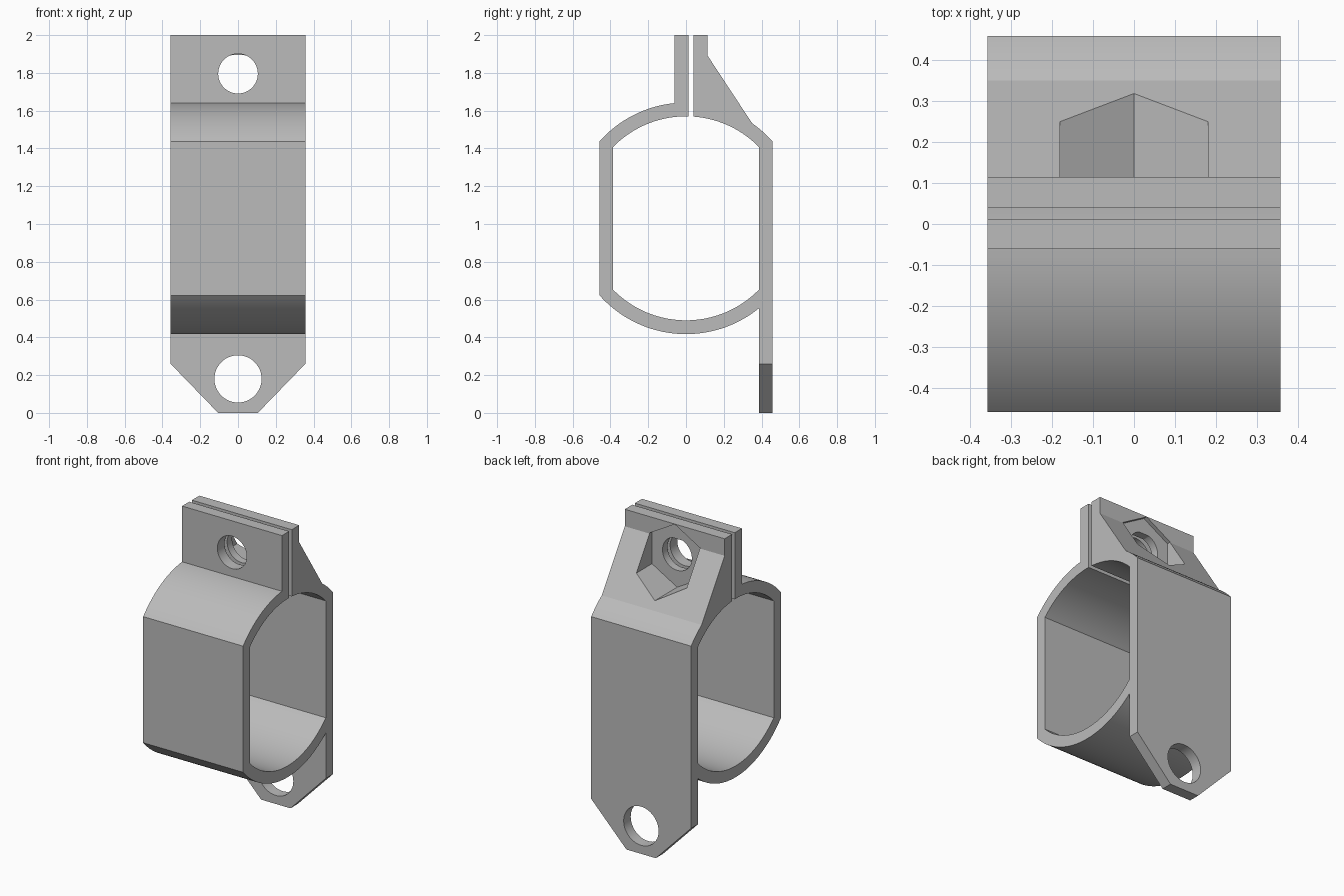
import bpy
import bmesh
from math import sin, cos, asin, pi, sqrt
from mathutils import Vector

cube = bpy.data.objects.get("Cube")
if cube:
    bpy.data.objects.remove(cube, do_unlink=True)

HALF_W = 0.357            # half the band width
CZ = 1.03                 # height of the ring centre
R_OUT, R_IN = 0.613, 0.54
Y_OUT, Y_IN = 0.458, 0.386
BOLT_Z = 1.796

grey = bpy.data.materials.new("plain grey")
grey.use_nodes = True
colour = (0.5, 0.5, 0.5, 1)
grey.diffuse_color = colour
grey.node_tree.nodes["Principled BSDF"].inputs["Base Color"].default_value = colour


def prism(name, points, direction):
    """Extrude a closed outline of 3D points along a direction."""
    bm = bmesh.new()
    face = bm.faces.new([bm.verts.new(p) for p in points])
    ext = bmesh.ops.extrude_face_region(bm, geom=[face])
    moved = [v for v in ext["geom"] if isinstance(v, bmesh.types.BMVert)]
    bmesh.ops.translate(bm, verts=moved, vec=Vector(direction))
    bmesh.ops.recalc_face_normals(bm, faces=bm.faces)
    mesh = bpy.data.meshes.new(name)
    bm.to_mesh(mesh)
    bm.free()
    mesh.materials.append(grey)
    obj = bpy.data.objects.new(name, mesh)
    bpy.context.collection.objects.link(obj)
    return obj


def arc(radius, y0, y1, side, steps=24):
    """Arc of the ring from y0 to y1; side is 1 for the top, -1 for the bottom."""
    a0, a1 = asin(y0 / radius), asin(y1 / radius)
    angles = [a0 + (a1 - a0) * i / steps for i in range(steps + 1)]
    return [(radius * sin(a), CZ + side * radius * cos(a)) for a in angles]


def circle(radius, z, sides=48, flat=9.0):
    """Outline in x and z, optionally cut flat at the top."""
    turn = [2 * pi * i / sides for i in range(sides)]
    return [(radius * sin(a), min(z + radius * cos(a), flat)) for a in turn]


def cut(target, outline, y0, y1):
    """Cut an x-z outline through the target from y0 to y1."""
    tool = prism("cutter", [(x, y0, z) for x, z in outline], (0, y1 - y0, 0))
    tool.hide_render = True
    mod = target.modifiers.new("cut", "BOOLEAN")
    mod.operation = "DIFFERENCE"
    mod.solver = "EXACT"
    mod.object = tool
    bpy.context.view_layer.objects.active = target
    bpy.ops.object.modifier_apply(modifier=mod.name)
    bpy.data.objects.remove(tool, do_unlink=True)


# Split band with two clamp tabs, nut gusset and mounting leg
profile = [(0.012, 2), (-0.061, 2)]
profile += arc(R_OUT, -0.061, -Y_OUT, 1)
profile += arc(R_OUT, -Y_OUT, Y_IN, -1, 40)
profile += [(Y_IN, 0), (Y_OUT, 0)]
profile += arc(R_OUT, Y_OUT, 0.35, 1, 8)
profile += [(0.115, 1.89), (0.115, 2), (0.039, 2)]
profile += arc(R_IN, 0.039, Y_IN, 1)
profile += arc(R_IN, Y_IN, -Y_IN, -1, 40)
profile += arc(R_IN, -Y_IN, 0.012, 1)
clamp = prism("clamp_band", [(-HALF_W, y, z) for y, z in profile], (2 * HALF_W, 0, 0))

# Chamfered corners of the leg
for s in (1, -1):
    corner = [(s * 0.105, 0), (s * HALF_W, 0.26), (s * 0.45, 0.356),
              (s * 0.45, -0.1), (s * 0.008, -0.1)]
    cut(clamp, corner, 0.3, 0.6)

# Screw hole in the leg, bolt holes in the tabs, hexagonal nut pocket
cut(clamp, circle(0.125, 0.18), 0.3, 0.6)
cut(clamp, circle(0.105, BOLT_Z), -0.2, 0.025)
cut(clamp, circle(0.105, BOLT_Z, flat=1.894), 0.025, 0.2)
cut(clamp, circle(0.36 / sqrt(3), 1.79, 6), 0.09, 0.5)

# Smooth the curved walls, keep the edges sharp
bpy.ops.object.select_all(action="DESELECT")
clamp.select_set(True)
bpy.context.view_layer.objects.active = clamp
bpy.ops.object.shade_smooth_by_angle(angle=pi / 9)
